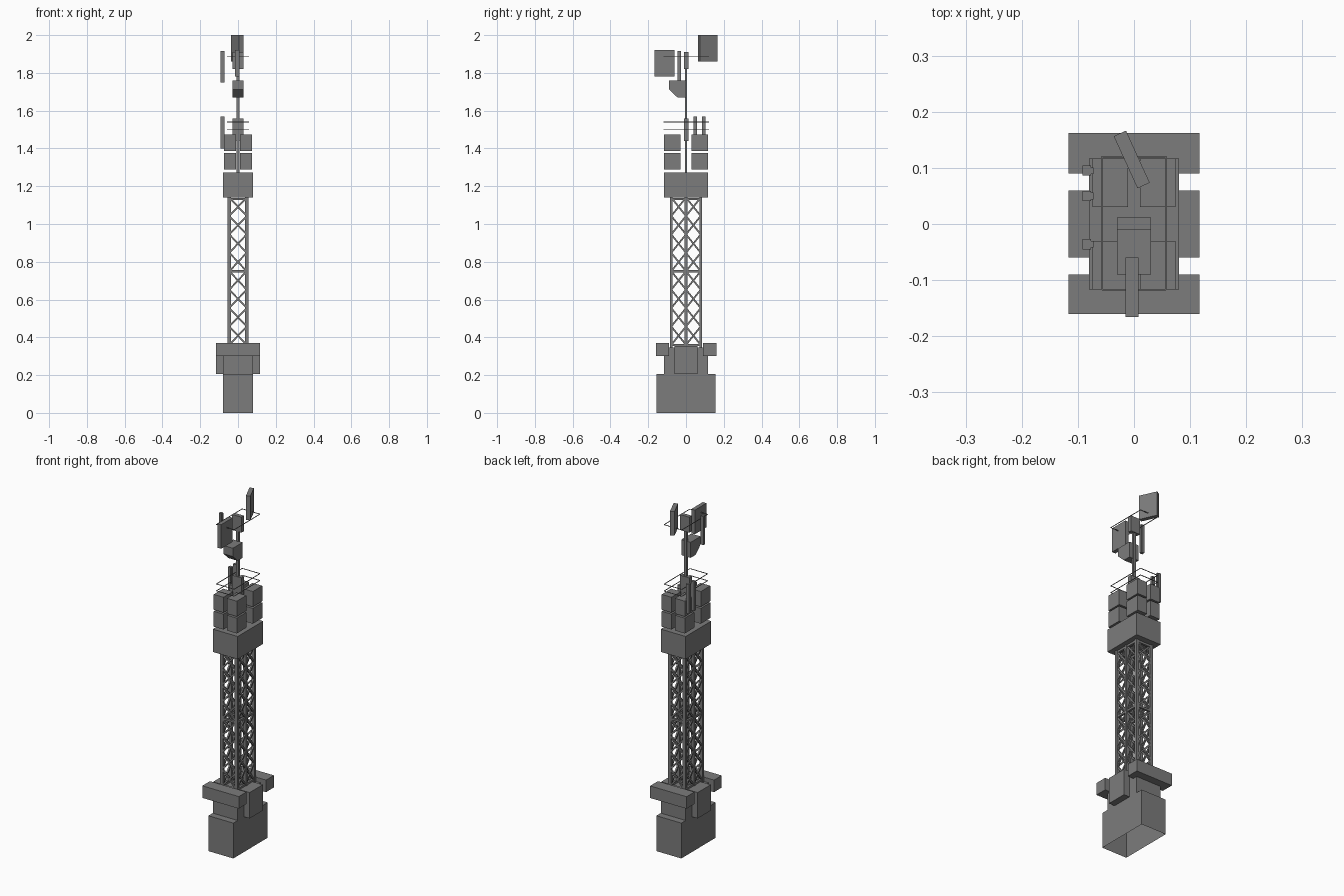
import bpy
import bmesh
import math
from mathutils import Vector, Matrix

old = bpy.data.objects.get("Cube")
if old:
    bpy.data.objects.remove(old, do_unlink=True)

grey = bpy.data.materials.new("plain_grey")
grey.use_nodes = True
GREY = (0.2, 0.2, 0.2, 1)
grey.diffuse_color = GREY
grey.node_tree.nodes["Principled BSDF"].inputs["Base Color"].default_value = GREY


def finish(name, bm):
    bmesh.ops.recalc_face_normals(bm, faces=bm.faces)
    mesh = bpy.data.meshes.new(name)
    bm.to_mesh(mesh)
    bm.free()
    mesh.materials.append(grey)
    ob = bpy.data.objects.new(name, mesh)
    bpy.context.collection.objects.link(ob)
    return ob


def add_box(bm, x, y, z):
    """Box given by its (low, high) range on each axis."""
    ranges = (x, y, z)
    mid = Vector([(r[0] + r[1]) / 2 for r in ranges])
    size = [r[1] - r[0] for r in ranges]
    mat = Matrix.Translation(mid) @ Matrix.Diagonal((*size, 1))
    return bmesh.ops.create_cube(bm, size=1, matrix=mat)["verts"]


def box(name, x, y, z):
    bm = bmesh.new()
    add_box(bm, x, y, z)
    return finish(name, bm)


def add_bar(bm, a, b, width):
    """Square bar between two points."""
    a, b = Vector(a), Vector(b)
    d = b - a
    rot = d.to_track_quat('Z', 'Y').to_matrix().to_4x4()
    mat = Matrix.Translation((a + b) / 2) @ rot @ Matrix.Diagonal((width, width, d.length, 1))
    bmesh.ops.create_cube(bm, size=1, matrix=mat)


# Base house, open underneath
bm = bmesh.new()
add_box(bm, (-.08, .08), (-.157, .157), (0, .205))
floor = [f for f in bm.faces if f.calc_center_median().z < .001]
bmesh.ops.delete(bm, geom=floor, context='FACES')
finish("base_house", bm)

# Plinth, side buttresses and end beams
box("plinth", (-.08, .08), (-.117, .117), (.205, .345))
box("side_buttresses", (-.117, .117), (-.06, .06), (.205, .355))
box("front_beam", (-.117, .117), (-.16, -.09), (.30, .37))
box("back_beam", (-.117, .117), (.09, .162), (.30, .37))

# Lattice tower: legs, rings and cross braces
LOW, MID, TOP = .345, .75, 1.14
LEG_X, LEG_Y = .046, .078
bm = bmesh.new()
for x in (-LEG_X, LEG_X):
    for y in (-LEG_Y, 0, LEG_Y):
        add_box(bm, (x - .009, x + .009), (y - .007, y + .007), (LOW, TOP))
finish("tower_legs", bm)

bm = bmesh.new()
for z in (.36, MID, 1.132):
    for x in (-LEG_X, LEG_X):
        add_bar(bm, (x, -LEG_Y, z), (x, LEG_Y, z), .012)
    for y in (-LEG_Y, 0, LEG_Y):
        add_bar(bm, (-LEG_X, y, z), (LEG_X, y, z), .012)
finish("tower_rings", bm)

bm = bmesh.new()
panels = []
for x in (-LEG_X, LEG_X):
    panels += [((x, -LEG_Y), (x, 0)), ((x, 0), (x, LEG_Y))]
for y in (-LEG_Y, LEG_Y):
    panels.append(((-LEG_X, y), (LEG_X, y)))
for start, end in ((.36, MID), (MID, TOP)):
    step = (end - start) / 4
    for i in range(4):
        z0, z1 = start + i * step, start + (i + 1) * step
        for p, q in panels:
            add_bar(bm, (*p, z0), (*q, z1), .009)
            add_bar(bm, (*q, z0), (*p, z1), .009)
finish("tower_braces", bm)

# Platform with stacked equipment cabinets
box("platform", (-.08, .08), (-.117, .117), (1.14, 1.272))
bm = bmesh.new()
for x in ((-.074, -.011), (.011, .074)):
    for y in ((-.117, -.03), (.03, .117)):
        for z in ((1.288, 1.377), (1.386, 1.475)):
            add_box(bm, x, y, z)
finish("cabinets", bm)

# Mast with two collars
box("mast", (-.008, .008), (-.006, .006), (1.272, 1.9))
box("lower_collar", (-.03, .03), (-.011, .012), (1.44, 1.558))
box("upper_collar", (-.03, .03), (-.011, .012), (1.82, 1.91))

# Wedge housing on the mast
bm = bmesh.new()
profile = [(-.09, 1.76), (0, 1.76), (0, 1.67), (-.045, 1.67), (-.09, 1.712)]
face = bm.faces.new([bm.verts.new((-.03, y, z)) for y, z in profile])
out = bmesh.ops.extrude_face_region(bm, geom=[face])
moved = [v for v in out["geom"] if isinstance(v, bmesh.types.BMVert)]
bmesh.ops.translate(bm, verts=moved, vec=(.06, 0, 0))
finish("wedge_housing", bm)

# Flat panels at the top, the back one turned
box("front_panel", (-.015, .008), (-.166, -.06), (1.78, 1.92))
back = box("back_panel", (-.012, .012), (-.051, .051), (1.86, 2.0))
back.location = (-.004, .115, 0)
back.rotation_euler.z = math.radians(24.5)

# Rod aerials with short stubs toward the tower
for name, y, z in (("lower_rod_back", .095, (1.40, 1.57)),
                   ("lower_rod_middle", .05, (1.40, 1.57)),
                   ("upper_rod", -.036, (1.75, 1.915))):
    bm = bmesh.new()
    add_box(bm, (-.092, -.077), (y - .009, y + .009), z)
    add_box(bm, (-.077, -.072), (y - .006, y + .006), z)
    finish(name, bm)

# Thin rail loops
for name, z in (("lower_rail", 1.50), ("middle_rail", 1.54), ("upper_rail", 1.885)):
    bm = bmesh.new()
    for s in (-1, 1):
        add_bar(bm, (s * .057, -.117, z), (s * .057, .12, z), .003)
    for y in (-.117, .12):
        add_bar(bm, (-.057, y, z), (.057, y, z), .003)
    finish(name, bm)
